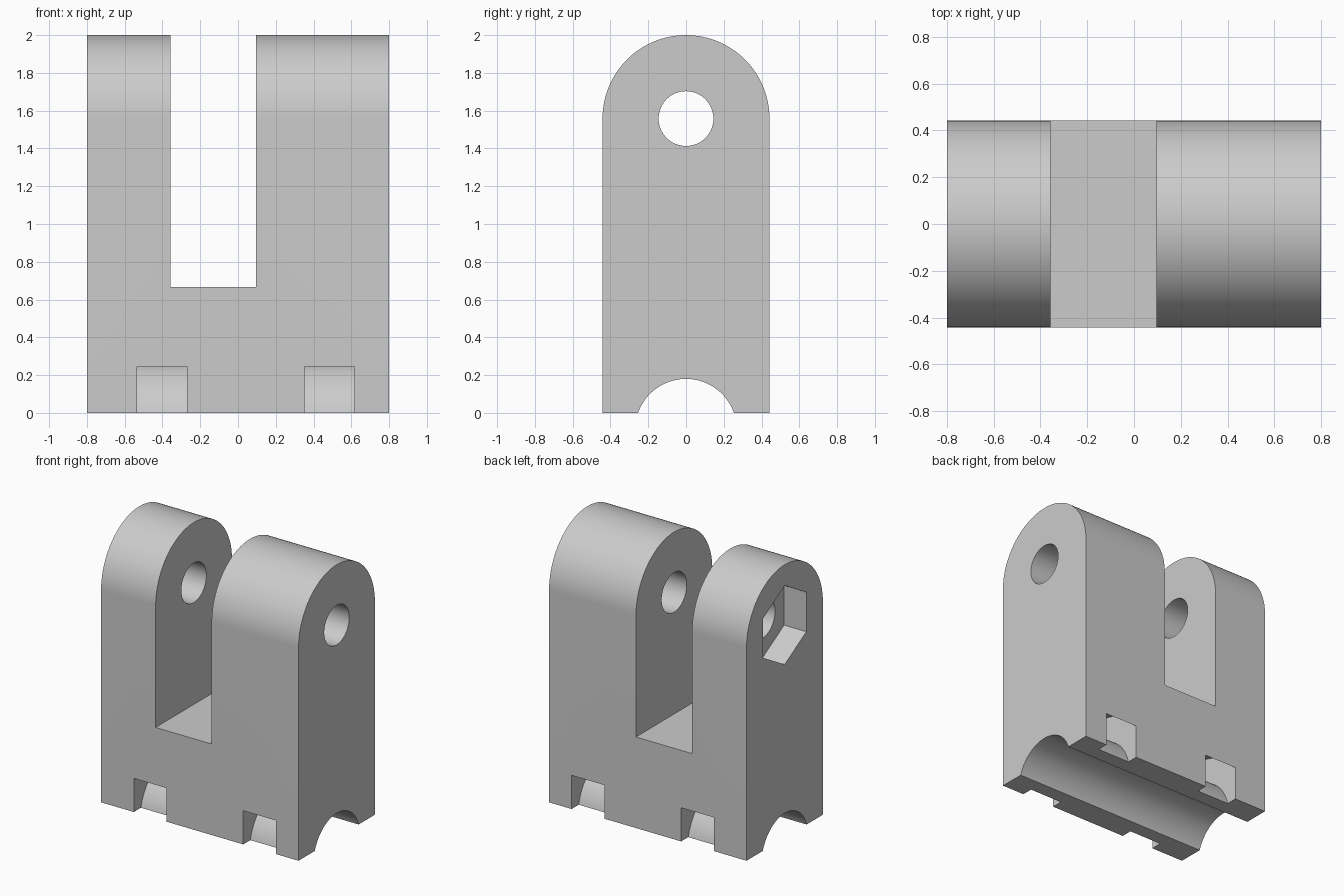
import bpy, bmesh
from math import sin, cos, pi, radians

cube = bpy.data.objects.get("Cube")
if cube:
    bpy.data.objects.remove(cube, do_unlink=True)

grey = bpy.data.materials.new("light grey")
grey.use_nodes = True
colour = (0.6, 0.6, 0.6, 1)
grey.diffuse_color = colour
grey.node_tree.nodes["Principled BSDF"].inputs["Base Color"].default_value = colour


def arc(radius, z, start, end, steps):
    """Points (y, z) along an arc, angles in degrees."""
    angles = [radians(start + (end - start) * i / steps) for i in range(steps + 1)]
    return [(radius * cos(a), z + radius * sin(a)) for a in angles]


def prism(name, outline, x0, x1):
    """Extrude a closed (y, z) outline along x."""
    bm = bmesh.new()
    face = bm.faces.new([bm.verts.new((x0, y, z)) for y, z in outline])
    moved = bmesh.ops.extrude_face_region(bm, geom=[face])["geom"]
    verts = [v for v in moved if isinstance(v, bmesh.types.BMVert)]
    bmesh.ops.translate(bm, verts=verts, vec=(x1 - x0, 0, 0))
    bmesh.ops.recalc_face_normals(bm, faces=bm.faces)
    mesh = bpy.data.meshes.new(name)
    bm.to_mesh(mesh)
    bm.free()
    mesh.materials.append(grey)
    obj = bpy.data.objects.new(name, mesh)
    bpy.context.collection.objects.link(obj)
    return obj


half_width, half_length = 0.442, 0.8
pivot_z, pipe_z = 1.558, -0.089

# Round-topped block
body = prism("clevis_bracket",
             [(-half_width, 0), (half_width, 0)] + arc(half_width, pivot_z, 0, 180, 64),
             -half_length, half_length)

# Slot between the prongs, pivot hole, nut pocket and pipe saddle
cutters = [
    prism("prong_gap", [(-1, 0.667), (1, 0.667), (1, 3), (-1, 3)], -0.358, 0.096),
    prism("pivot_hole", arc(0.145, pivot_z, 0, 360, 64)[:-1], -1, 1),
    prism("nut_pocket", arc(0.289, pivot_z, 30, 390, 6)[:-1], -1, -half_length + 0.18),
    prism("pipe_saddle", arc(0.269, pipe_z, 0, 360, 96)[:-1], -1, 1),
]

# Curved strap channels arching over the saddle
for x0, x1 in ((-0.535, -0.27), (0.352, 0.618)):
    channel = arc(0.555, pipe_z, -30, 210, 64) + arc(0.371, pipe_z, 210, -30, 64)
    cutters.append(prism("strap_channel", channel, x0, x1))

bpy.ops.object.select_all(action="DESELECT")
body.select_set(True)
bpy.context.view_layer.objects.active = body
for cutter in cutters:
    cutter.hide_render = True
    mod = body.modifiers.new(cutter.name, "BOOLEAN")
    mod.operation = "DIFFERENCE"
    mod.solver = "EXACT"
    mod.object = cutter
    bpy.ops.object.modifier_apply(modifier=mod.name)
    bpy.data.objects.remove(cutter, do_unlink=True)

bpy.ops.object.shade_smooth_by_angle(angle=radians(25))
